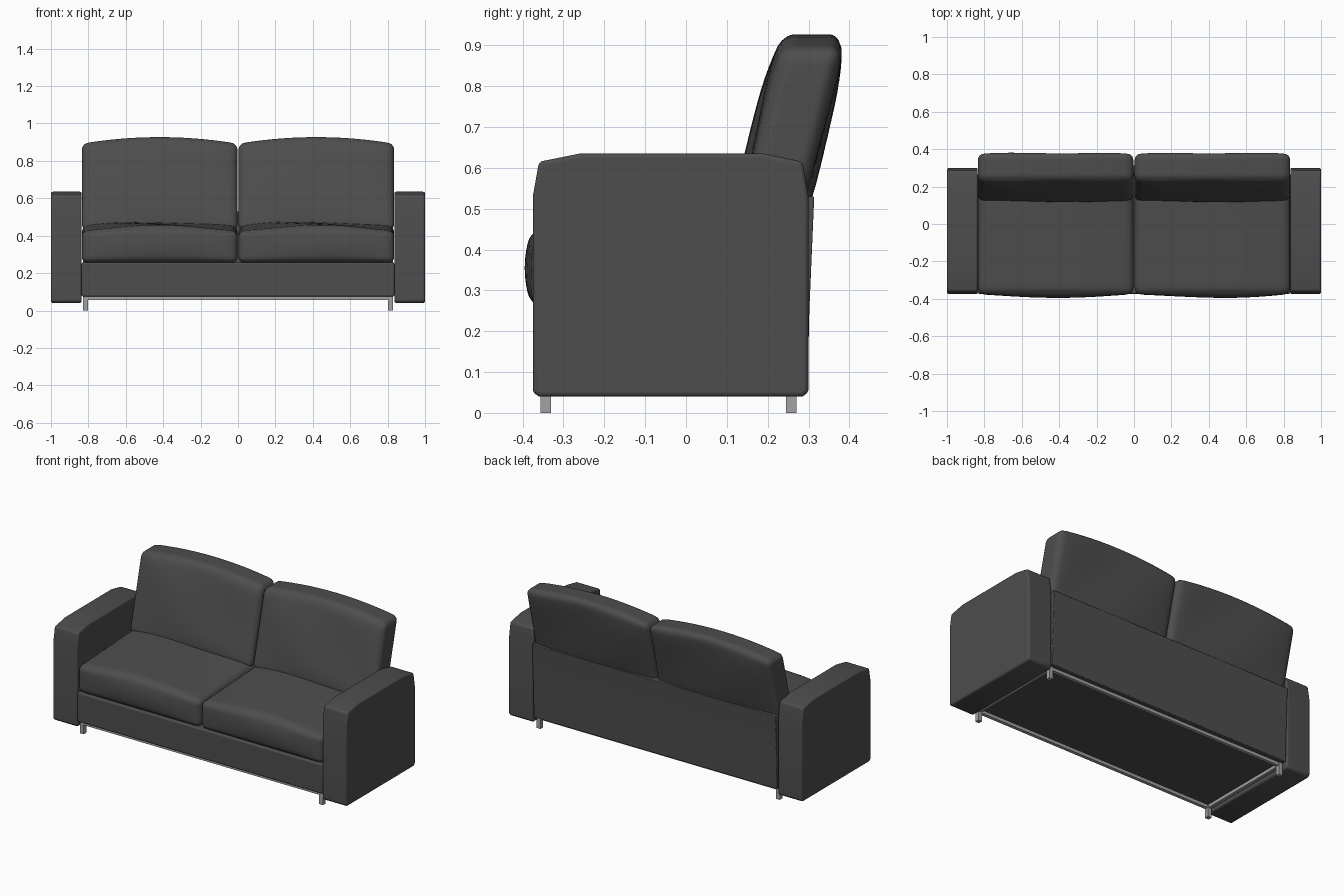
import bpy, bmesh, math
from mathutils import Vector

if "Cube" in bpy.data.objects:
    bpy.data.objects.remove(bpy.data.objects["Cube"])


def material(name, v):
    m = bpy.data.materials.new(name)
    m.diffuse_color = (v, v, v, 1)
    m.use_nodes = True
    m.node_tree.nodes["Principled BSDF"].inputs["Base Color"].default_value = m.diffuse_color
    return m


FABRIC = material("charcoal fabric", 0.075)
METAL = material("grey metal", 0.36)


def finish(name, bm, mat, bevel=0, angle=35):
    bmesh.ops.recalc_face_normals(bm, faces=bm.faces)
    me = bpy.data.meshes.new(name)
    bm.to_mesh(me)
    bm.free()
    ob = bpy.data.objects.new(name, me)
    bpy.context.collection.objects.link(ob)
    me.materials.append(mat)
    if bevel:
        b = ob.modifiers.new("soft edges", 'BEVEL')
        b.width, b.segments = bevel, 3
        b.limit_method, b.angle_limit = 'ANGLE', math.radians(50)
    bpy.ops.object.select_all(action='DESELECT')
    ob.select_set(True)
    bpy.context.view_layer.objects.active = ob
    bpy.ops.object.shade_smooth_by_angle(angle=math.radians(angle))
    return ob


def extrude_yz(name, profile, x0, x1, mat, bevel=0):
    """Side profile (y, z) pulled along x."""
    bm = bmesh.new()
    a = [bm.verts.new((x0, y, z)) for y, z in profile]
    b = [bm.verts.new((x1, y, z)) for y, z in profile]
    bm.faces.new(a)
    bm.faces.new(b[::-1])
    n = len(a)
    for i in range(n):
        bm.faces.new((a[i], b[i], b[(i + 1) % n], a[(i + 1) % n]))
    return finish(name, bm, mat, bevel)


def box(name, x0, x1, y0, y1, z0, z1, mat, bevel=0):
    return extrude_yz(name, [(y0, z0), (y1, z0), (y1, z1), (y0, z1)], x0, x1, mat, bevel)


def cushion(name, lo, hi, r, shape):
    """Rounded dense box; shape(p, u, v, w) moves each point, u v w in -1..1."""
    bm = bmesh.new()
    bmesh.ops.create_cube(bm, size=2)
    bmesh.ops.subdivide_edges(bm, edges=bm.edges[:], cuts=19, use_grid_fill=True)
    c, h = (Vector(lo) + Vector(hi)) / 2, (Vector(hi) - Vector(lo)) / 2
    for vert in bm.verts:
        t = [math.sin(k * math.pi / 2) for k in vert.co]
        p = Vector([t[i] * h[i] for i in range(3)])
        core = Vector([max(-(h[i] - r), min(h[i] - r, p[i])) for i in range(3)])
        d = p - core
        if d.length > 1e-6:
            p = core + d.normalized() * r
        vert.co = shape(c + p, *t)
    return finish(name, bm, FABRIC, angle=60)


def seat_shape(p, u, v, w):
    up = (w + 1) / 2
    fu = 1 - u ** 4
    ripple = 0.006 * math.sin(7 * p.x + 5 * p.y)
    p.z += up * ((1 - u * u) * 0.025 + 0.015 * v + ripple * fu)
    if v < 0:
        p.y += v * (1 - w * w) * fu * (0.014 + ripple)
    return p


def back_shape(p, u, v, w):
    face = (1 - u ** 4) * (1 - w ** 4)
    ripple = 0.007 * math.sin(8 * p.x + 9 * p.z)
    p.y += 0.25 * (p.z - 0.64) + v * face * (0.017 + ripple)
    p.z += (w + 1) / 2 * 0.035 * (1 - u * u)
    return p


# arms with chamfered tops
ARM = [(-0.375, 0.05), (-0.36, 0.04), (0.285, 0.04), (0.30, 0.05), (0.30, 0.53),
       (0.286, 0.615), (0.19, 0.635), (-0.26, 0.635), (-0.36, 0.615), (-0.375, 0.53)]
for side, s in (("left", -1), ("right", 1)):
    extrude_yz(side + "_arm", ARM, s * 0.836, s * 1.0, FABRIC, 0.01)

# base and back panel
box("base", -0.836, 0.836, -0.373, 0.27, 0.075, 0.256, FABRIC, 0.008)
extrude_yz("back_panel", [(0.25, 0.075), (0.298, 0.075), (0.302, 0.25), (0.314, 0.53), (0.27, 0.53)],
           -0.83, 0.83, FABRIC, 0.004)

# two seat and two back cushions
for side, x0, x1 in (("left", -0.835, -0.003), ("right", 0.003, 0.835)):
    cushion(side + "_seat_cushion", (x0, -0.375, 0.254), (x1, 0.25, 0.44), 0.035, seat_shape)
    cushion(side + "_back_cushion", (x0, 0.172, 0.43), (x1, 0.318, 0.892), 0.032, back_shape)

# metal frame rails and legs
for label, y in (("front", -0.345), ("back", 0.258)):
    box(label + "_rail", -0.81, 0.81, y - 0.01, y + 0.01, 0.056, 0.08, METAL)
for side, s in (("left", -1), ("right", 1)):
    x = s * 0.816
    box(side + "_rail", x - 0.01, x + 0.01, -0.345, 0.258, 0.056, 0.08, METAL)
    for label, y in (("front", -0.343), ("back", 0.258)):
        box(side + "_" + label + "_leg", x - 0.013, x + 0.013, y - 0.013, y + 0.013, 0, 0.08, METAL)
